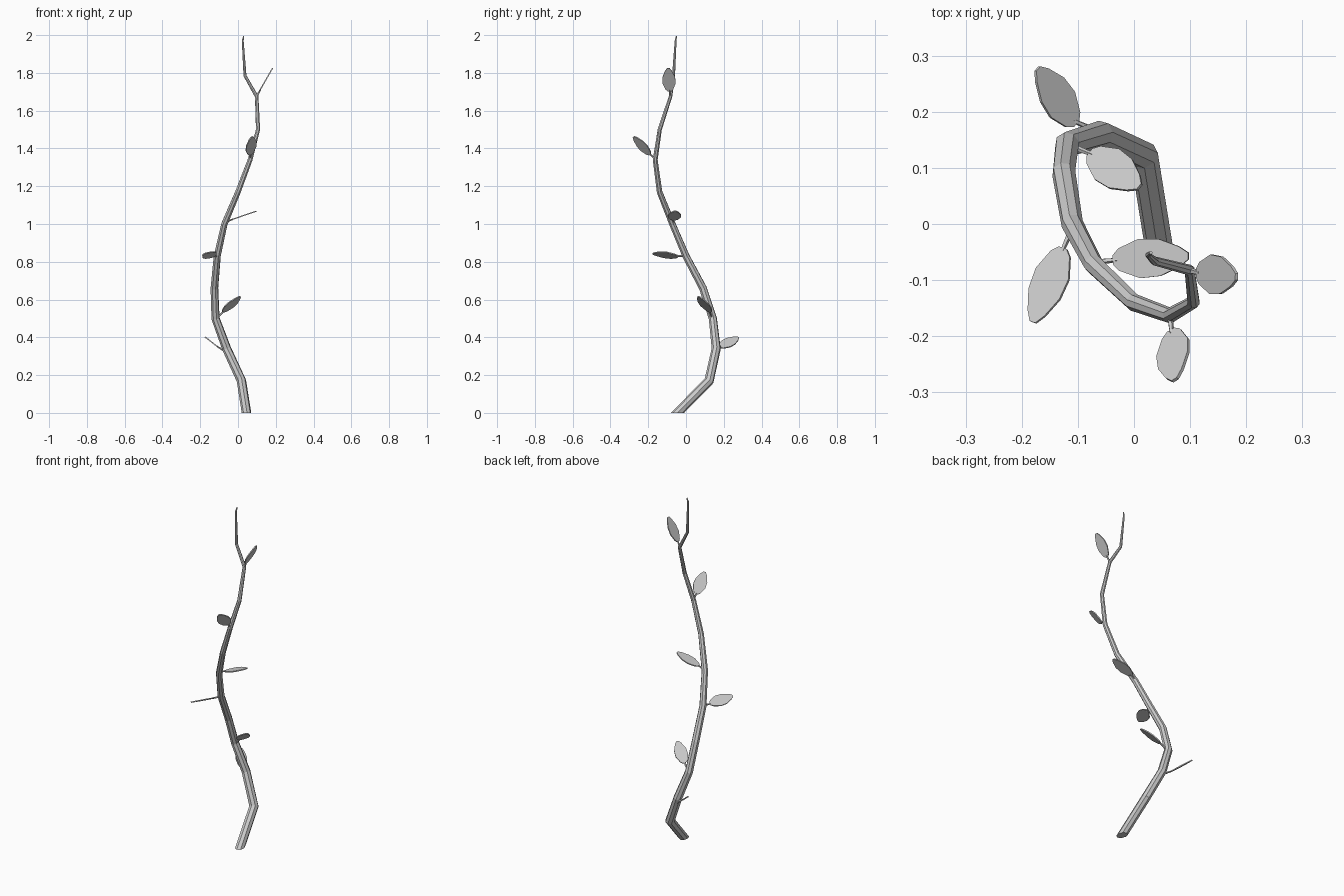
import bpy, bmesh, math
from mathutils import Vector

if "Cube" in bpy.data.objects:
    bpy.data.objects.remove(bpy.data.objects["Cube"])

SIDES = 8


def make_object(name, bm):
    bmesh.ops.recalc_face_normals(bm, faces=bm.faces)
    me = bpy.data.meshes.new(name)
    bm.to_mesh(me)
    bm.free()
    ob = bpy.data.objects.new(name, me)
    bpy.context.collection.objects.link(ob)
    return ob


def add_tube(bm, nodes, sides, flat_base=False):
    """Sweep a tapered round section along (x, y, z, radius) nodes with mitred joints."""
    pts = [Vector(n[:3]) for n in nodes]
    dirs = [(b - a).normalized() for a, b in zip(pts, pts[1:])]
    d = dirs[0]
    u = (Vector((1, 0, 0)) - d * d.x).normalized()
    rings = []
    for i, (p, n) in enumerate(zip(pts, nodes)):
        d = dirs[max(i - 1, 0)]
        u = (u - d * u.dot(d)).normalized()
        v = d.cross(u)
        plane = (d + dirs[min(i, len(dirs) - 1)]).normalized()
        if i == 0 and flat_base:
            plane = Vector((0, 0, 1))
        ring = []
        for k in range(sides):
            t = 2 * math.pi * k / sides
            q = (u * math.cos(t) + v * math.sin(t)) * n[3]
            q -= d * (q.dot(plane) / d.dot(plane))   # slide onto mitre plane
            ring.append(bm.verts.new(p + q))
        rings.append(ring)
    for a, b in zip(rings, rings[1:]):
        for k in range(sides):
            j = (k + 1) % sides
            bm.faces.new((a[k], a[j], b[j], b[k]))
    bm.faces.new(rings[0][::-1])
    bm.faces.new(rings[-1])


# Winding main stem
stem_nodes = [
    (0.045, -0.045, 0.00, 0.025), (0.018, 0.122, 0.17, 0.025),
    (-0.060, 0.160, 0.34, 0.024), (-0.119, 0.142, 0.50, 0.022),
    (-0.125, 0.090, 0.66, 0.021), (-0.110, 0.000, 0.83, 0.0195),
    (-0.072, -0.072, 1.00, 0.0175), (0.000, -0.140, 1.17, 0.0155),
    (0.064, -0.163, 1.34, 0.0135), (0.106, -0.139, 1.50, 0.0115),
    (0.099, -0.082, 1.675, 0.0095), (0.037, -0.066, 1.785, 0.008),
    (0.025, -0.055, 1.97, 0.005), (0.030, -0.051, 1.994, 0.003)]
bm = bmesh.new()
add_tube(bm, stem_nodes, SIDES, flat_base=True)
make_object("stem", bm)

# Leaf outline: fraction along the blade, half width
blade = [(0.0, 0.008), (0.08, 0.020), (0.35, 0.035), (0.62, 0.033),
         (0.88, 0.018), (1.0, 0.006)]
THICK = 0.006


def leaf(name, start, base, tip, side):
    start, base, tip = Vector(start), Vector(base), Vector(tip)
    axis = tip - base
    a = axis.normalized()
    s = Vector(side)
    s = (s - a * s.dot(a)).normalized()
    bm = bmesh.new()
    right = [bm.verts.new(base + axis * f + s * w) for f, w in blade]
    left = [bm.verts.new(base + axis * f - s * w) for f, w in blade]
    face = bm.faces.new(right + left[::-1])
    # Thin slab centred on the blade plane
    face.normal_update()
    n = face.normal.copy()
    bmesh.ops.translate(bm, verts=bm.verts[:], vec=-n * THICK / 2)
    ext = bmesh.ops.extrude_face_region(bm, geom=[face], use_keep_orig=True)
    top = [g for g in ext["geom"] if isinstance(g, bmesh.types.BMVert)]
    bmesh.ops.translate(bm, verts=top, vec=n * THICK)
    make_object(name, bm)
    bm = bmesh.new()
    add_tube(bm, [(*start, 0.006), (*(base + axis * 0.06), 0.004)], 5)
    make_object(name + "_stalk", bm)


# Leaves from bottom to top: stalk root, blade base, blade tip, width direction
leaves = [
    ((-0.065, 0.165, 0.325), (-0.104, 0.178, 0.347), (-0.172, 0.277, 0.400), (0.52, 0.75, -0.40)),
    ((-0.115, 0.140, 0.500), (-0.078, 0.127, 0.535), (0.010, 0.066, 0.616), (0.56, 0.80, -0.15)),
    ((-0.110, -0.005, 0.830), (-0.126, -0.043, 0.830), (-0.180, -0.175, 0.842), (0.80, -0.30, 0.46)),
    ((-0.070, -0.068, 1.008), (-0.037, -0.064, 1.022), (0.097, -0.057, 1.068), (0, 1, 0)),
    ((0.064, -0.162, 1.345), (0.067, -0.190, 1.368), (0.073, -0.278, 1.462), (0.77, 0.42, 0.42)),
    ((0.099, -0.083, 1.675), (0.113, -0.087, 1.703), (0.183, -0.094, 1.825), (0, 1, 0)),
]
for i, data in enumerate(leaves, 1):
    leaf(f"leaf_{i}", *data)
